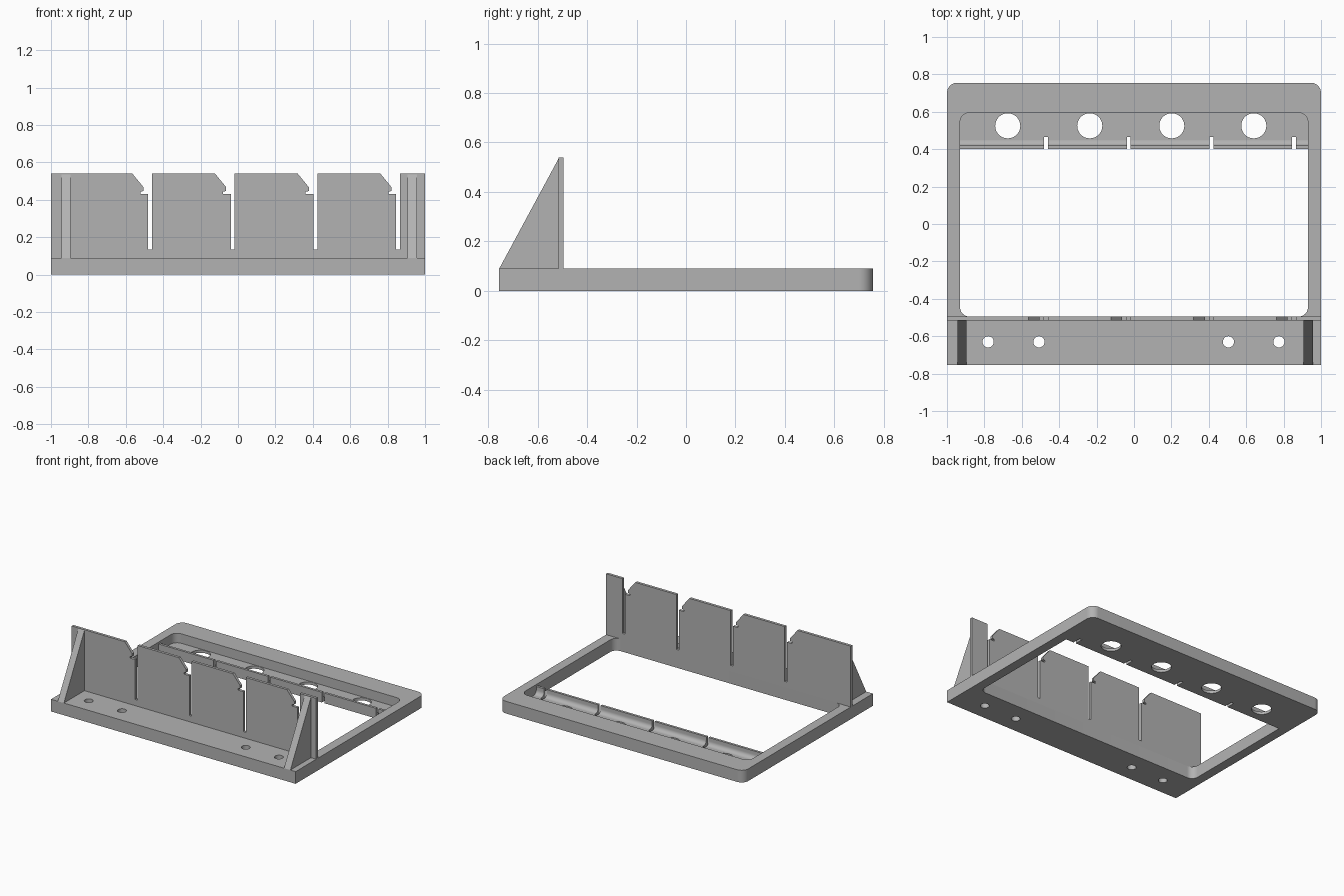
import bpy, bmesh, math
from mathutils import Matrix, Vector

if "Cube" in bpy.data.objects:
    bpy.data.objects.remove(bpy.data.objects["Cube"], do_unlink=True)

grey = bpy.data.materials.new("plain grey")
grey.use_nodes = True
grey.diffuse_color = (0.45, 0.45, 0.45, 1)
grey.node_tree.nodes["Principled BSDF"].inputs["Base Color"].default_value = grey.diffuse_color

# Axes in which a profile is drawn, followed by the extrusion axis
PLAN = ((1, 0, 0), (0, 1, 0), (0, 0, 1))
FRONT = ((1, 0, 0), (0, 0, 1), (0, -1, 0))
SIDE = ((0, 1, 0), (0, 0, 1), (1, 0, 0))


def circle(x, y, r, n=40):
    return [(x + r * math.cos(math.tau * i / n), y + r * math.sin(math.tau * i / n)) for i in range(n)]


def rounded(x0, y0, x1, y1, radii, n=10):
    """Rectangle with corner radii in the order back right, back left, front left, front right."""
    pts = []
    corners = ((x1, y1, -1, -1), (x0, y1, 1, -1), (x0, y0, 1, 1), (x1, y0, -1, 1))
    for k, ((x, y, sx, sy), r) in enumerate(zip(corners, radii)):
        if not r:
            pts.append((x, y))
            continue
        for i in range(n + 1):
            a = math.pi / 2 * (k + i / n)
            pts.append((x + sx * r + r * math.cos(a), y + sy * r + r * math.sin(a)))
    return pts


def extrude(name, loops, axes, start, end):
    """Solid from a filled outline with optional holes."""
    curve = bpy.data.curves.new(name + " outline", "CURVE")
    curve.dimensions, curve.fill_mode = "2D", "BOTH"
    curve.extrude = (end - start) / 2
    for loop in loops:
        spline = curve.splines.new("POLY")
        spline.points.add(len(loop) - 1)
        for p, (u, v) in zip(spline.points, loop):
            p.co = (u, v, 0, 1)
        spline.use_cyclic_u = True
    temp = bpy.data.objects.new("outline", curve)
    bpy.context.collection.objects.link(temp)
    bpy.context.view_layer.update()
    graph = bpy.context.evaluated_depsgraph_get()
    mesh = bpy.data.meshes.new_from_object(temp.evaluated_get(graph))
    bpy.data.objects.remove(temp, do_unlink=True)
    bpy.data.curves.remove(curve)

    basis = Matrix(axes).transposed().to_4x4()
    basis.translation = Vector(axes[2]) * (start + end) / 2
    bm = bmesh.new()
    bm.from_mesh(mesh)
    bm.transform(basis)
    bmesh.ops.remove_doubles(bm, verts=bm.verts, dist=0.00005)
    bmesh.ops.recalc_face_normals(bm, faces=bm.faces)
    bm.to_mesh(mesh)
    bm.free()
    mesh.name = name
    mesh.materials.clear()
    mesh.materials.append(grey)
    obj = bpy.data.objects.new(name, mesh)
    bpy.context.collection.objects.link(obj)
    bpy.ops.object.select_all(action="DESELECT")
    obj.select_set(True)
    bpy.context.view_layer.objects.active = obj
    bpy.ops.object.shade_smooth_by_angle(angle=math.radians(35))
    return obj


BASE = 0.09
TOP = 0.54
SHELF = 0.02
slots = [-0.47 + 0.442 * i for i in range(4)]

# Base frame with rounded back corners and screw holes in the front strip
outer = rounded(-1, -0.755, 1, 0.755, (0.055, 0.055, 0, 0))
opening = rounded(-0.93, -0.495, 0.93, 0.595, (0.05,) * 4)
screws = [circle(x, -0.63, 0.03) for x in (-0.78, -0.508, 0.505, 0.775)]
extrude("base_frame", [outer, opening] + screws, PLAN, 0, BASE)

# Thin back shelf with cable holes, notched along its front edge
edge = [(-0.94, 0.435)]
for s in slots:
    edge += [(s - 0.01, 0.435), (s - 0.01, 0.465), (s + 0.01, 0.465), (s + 0.01, 0.435)]
edge += [(0.94, 0.435), (0.94, 0.61), (-0.94, 0.61)]
cables = [circle(-0.675 + 0.4385 * i, 0.525, 0.067, 48) for i in range(4)]
extrude("back_shelf", [edge] + cables, PLAN, 0, SHELF)

# Upright lip with a hollow fillet, split by the notches
lip = [(0.435, 0), (0.402, 0), (0.402, 0.075), (0.42, 0.075)]
for i in range(7):
    a = math.pi / 2 * i / 6
    lip.append((0.45 - 0.03 * math.cos(a), 0.05 - 0.03 * math.sin(a)))
lip.append((0.45, 0.015))
lip.append((0.435, 0.015))
starts = [-0.94] + [s + 0.01 for s in slots]
ends = [s - 0.01 for s in slots] + [0.94]
for i, (a, b) in enumerate(zip(starts, ends)):
    extrude(f"shelf_lip_{i + 1}", [lip], SIDE, a, b)

# Front wall with slots and sloped, hooked entries
wall = [(-1, BASE), (-1, TOP)]
for s in slots:
    wall += [(s - 0.095, TOP), (s - 0.035, 0.467), (s - 0.035, 0.447), (s - 0.052, 0.443),
             (s - 0.052, 0.43), (s - 0.01, 0.43), (s - 0.01, 0.135), (s + 0.01, 0.135),
             (s + 0.01, TOP)]
wall += [(1, TOP), (1, BASE)]
extrude("slotted_wall", [wall], FRONT, 0.495, 0.515)

# Triangular braces in front of the wall
brace = [(-0.755, BASE), (-0.515, BASE), (-0.515, TOP - 0.005)]
extrude("right_brace", [brace], SIDE, -0.945, -0.895)
extrude("left_brace", [brace], SIDE, 0.905, 0.957)
